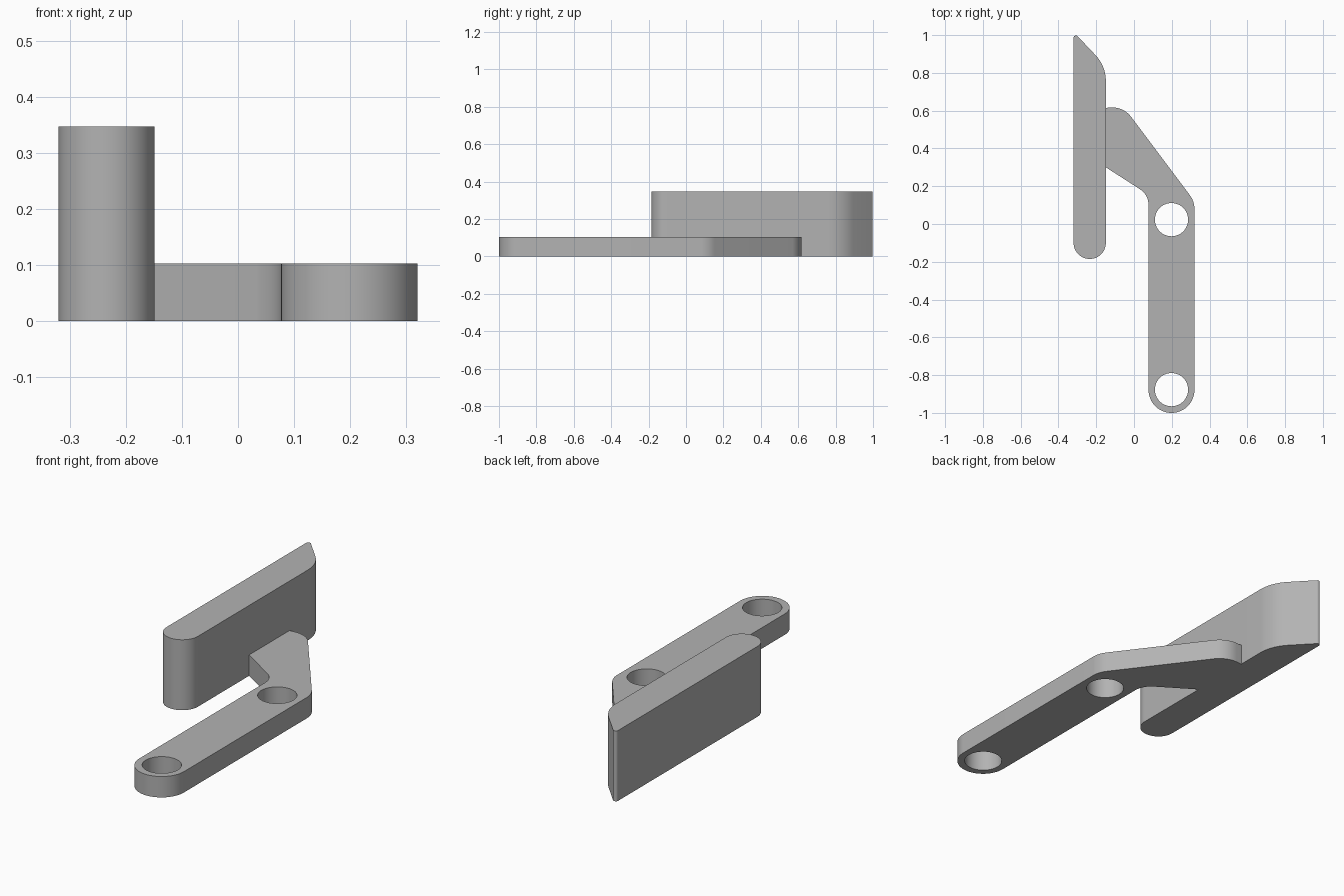
import bpy, bmesh, math
from mathutils import Vector

cube = bpy.data.objects.get("Cube")
if cube:
    bpy.data.objects.remove(cube, do_unlink=True)

GREY = (0.45, 0.45, 0.45, 1)
mat = bpy.data.materials.new("plain grey")
mat.use_nodes = True
mat.diffuse_color = GREY
mat.node_tree.nodes["Principled BSDF"].inputs["Base Color"].default_value = GREY


def rounded(corners, steps=16):
    """Outline from (x, y, radius) corners, each turned into an arc."""
    out = []
    for i, (x, y, r) in enumerate(corners):
        p = Vector((x, y))
        if r == 0:
            out.append(p)
            continue
        a = (Vector(corners[i - 1][:2]) - p).normalized()
        b = (Vector(corners[(i + 1) % len(corners)][:2]) - p).normalized()
        half = a.angle(b) / 2
        centre = p + (a + b).normalized() * (r / math.sin(half))
        start = p + a * (r / math.tan(half)) - centre
        end = p + b * (r / math.tan(half)) - centre
        sweep = math.pi - 2 * half
        if start.x * end.y - start.y * end.x < 0:
            sweep = -sweep
        for k in range(steps + 1):
            t = sweep * k / steps
            c, s = math.cos(t), math.sin(t)
            out.append(centre + Vector((start.x * c - start.y * s, start.x * s + start.y * c)))
    return out


def circle(x, y, r, n=48):
    return [Vector((x + r * math.cos(math.tau * k / n), y + r * math.sin(math.tau * k / n)))
            for k in range(n)]


def plate(name, loops, height):
    """Fill the outline around its holes and extrude it upward from the ground."""
    bm = bmesh.new()
    for loop in loops:
        vs = [bm.verts.new((p.x, p.y, 0)) for p in loop]
        for i, v in enumerate(vs):
            bm.edges.new((vs[i - 1], v))
    bmesh.ops.remove_doubles(bm, verts=bm.verts, dist=0.0005)
    bmesh.ops.triangle_fill(bm, edges=bm.edges, use_beauty=True, normal=(0, 0, 1))
    ext = bmesh.ops.extrude_face_region(bm, geom=bm.faces[:], use_keep_orig=True)
    top = [g for g in ext["geom"] if isinstance(g, bmesh.types.BMVert)]
    bmesh.ops.translate(bm, verts=top, vec=(0, 0, height))
    bmesh.ops.recalc_face_normals(bm, faces=bm.faces)
    mesh = bpy.data.meshes.new(name)
    bm.to_mesh(mesh)
    bm.free()
    mesh.materials.append(mat)
    obj = bpy.data.objects.new(name, mesh)
    bpy.context.collection.objects.link(obj)
    bpy.ops.object.select_all(action='DESELECT')
    obj.select_set(True)
    bpy.context.view_layer.objects.active = obj
    bpy.ops.object.shade_smooth_by_angle(angle=math.radians(30))
    return obj


# Tall blade: round front end, slanted back tip
LEFT, FACE = -0.32, -0.149
end_r = (FACE - LEFT) / 2 - 0.0002
plate("blade", [rounded([
    (LEFT, -0.185, end_r), (FACE, -0.185, end_r),
    (FACE, 0.836, 0.2), (LEFT, 1.017, 0.0125)])], 0.347)

# Bent arm with two bolt holes, butting against the blade
IN, OUT, R = 0.077, 0.32, 0.1213
MID = (IN + OUT) / 2
arm = rounded([
    (IN, -1, R), (OUT, -1, R), (OUT, 0.12, R), (-0.055, 0.62, R),
    (FACE, 0.615, 0), (FACE, 0.30, 0), (IN, 0.155, 0.1)])
plate("arm", [arm, circle(MID, -0.877, 0.088), circle(MID, 0.023, 0.088)], 0.103)
